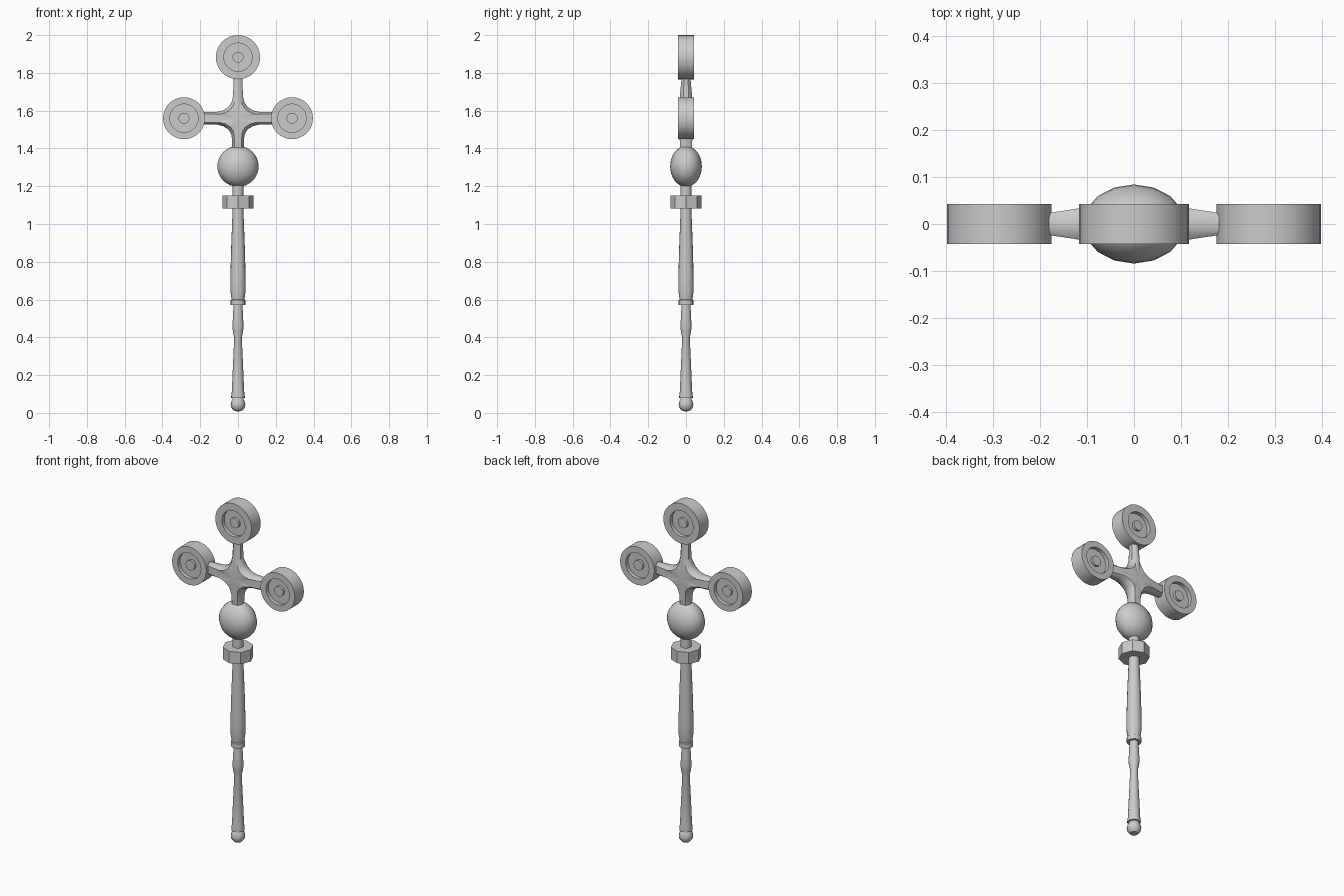
import bpy, bmesh, math
from mathutils import Matrix, Vector

if "Cube" in bpy.data.objects:
    bpy.data.objects.remove(bpy.data.objects["Cube"])


def finish(name, bm, angle=35):
    bmesh.ops.remove_doubles(bm, verts=bm.verts, dist=1e-5)
    bmesh.ops.recalc_face_normals(bm, faces=bm.faces)
    me = bpy.data.meshes.new(name)
    bm.to_mesh(me)
    bm.free()
    ob = bpy.data.objects.new(name, me)
    bpy.context.collection.objects.link(ob)
    bpy.ops.object.select_all(action='DESELECT')
    ob.select_set(True)
    bpy.context.view_layer.objects.active = ob
    bpy.ops.object.shade_smooth_by_angle(angle=math.radians(angle))
    return ob


def lathe(name, profile, sides, matrix=Matrix(), angle=35):
    """Revolve (radius, height) points around z, then place with matrix."""
    bm = bmesh.new()
    rings = []
    for r, h in profile:
        if r == 0:
            rings.append([bm.verts.new((0, 0, h))] * sides)
        else:
            rings.append([bm.verts.new((r * math.cos(2 * math.pi * i / sides),
                                        r * math.sin(2 * math.pi * i / sides), h))
                          for i in range(sides)])
    for a, b in zip(rings, rings[1:]):
        for i in range(sides):
            j = (i + 1) % sides
            quad = list(dict.fromkeys((a[i], a[j], b[j], b[i])))
            if len(quad) > 2:
                bm.faces.new(quad)
    bmesh.ops.transform(bm, matrix=matrix, verts=bm.verts)
    return finish(name, bm, angle)


# Turned handle with end knob, swell and small ring
lathe("handle", [
    (0, 0.007), (0.022, 0.012), (0.036, 0.028), (0.039, 0.045), (0.034, 0.065),
    (0.027, 0.078), (0.036, 0.079), (0.036, 0.088), (0.033, 0.11), (0.02, 0.40),
    (0.027, 0.43), (0.030, 0.46), (0.027, 0.50), (0.024, 0.57), (0.039, 0.57),
    (0.039, 0.597), (0.034, 0.60), (0.041, 0.65), (0.041, 0.70), (0.036, 0.88),
    (0.028, 1.09), (0.030, 1.22), (0, 1.22)], 16)

# Octagonal collar
lathe("collar", [(0, 1.083), (0.082, 1.083), (0.082, 1.152), (0, 1.152)], 8)

# Flattened round knob
bm = bmesh.new()
bmesh.ops.create_uvsphere(
    bm, u_segments=16, v_segments=16, radius=1,
    matrix=Matrix.Translation((0, 0, 1.305)) @ Matrix.Diagonal((0.109, 0.084, 0.108, 1)))
finish("knob", bm, 60)

# Filleted cross: outline point (u, v) and its half depth, per quarter
upper = [(0.19, 0.034, 0.024), (0.11, 0.034, 0.036), (0.078, 0.042, 0.039),
         (0.05, 0.060, 0.040), (0.034, 0.085, 0.038), (0.026, 0.118, 0.030),
         (0.023, 0.23, 0.023)]
lower = upper[:4] + [(0.036, 0.085, 0.038), (0.031, 0.115, 0.033), (0.030, 0.18, 0.029)]
outline = []
for quarter, sx, sz in ((upper, 1, 1), (upper[::-1], -1, 1),
                        (lower, -1, -1), (lower[::-1], 1, -1)):
    outline += [(u, v, d, sx, sz) for u, v, d in quarter]
bm = bmesh.new()
cross_z, chamfer = 1.56, 0.012
rings = []
for inset, k in ((chamfer, -1), (0, -0.45), (0, 0.45), (chamfer, 1)):
    rings.append([bm.verts.new(((u - inset) * sx, k * d, cross_z + (v - inset) * sz))
                  for u, v, d, sx, sz in outline])
n = len(outline)
for a, b in zip(rings, rings[1:]):
    for i in range(n):
        bm.faces.new((a[i], a[(i + 1) % n], b[(i + 1) % n], b[i]))
for ring, y in ((rings[0], -0.043), (rings[-1], 0.043)):
    centre = bm.verts.new((0, y, cross_z))
    for i in range(n):
        bm.faces.new((ring[i], ring[(i + 1) % n], centre))
finish("cross", bm, 40)

# Three discs with a ring groove and raised boss on both faces
for name, x, z, r in (("left_disc", -0.286, 1.56, 0.111),
                      ("right_disc", 0.286, 1.56, 0.111),
                      ("top_disc", 0, 1.883, 0.117)):
    half = [(0, 0.034), (0.029, 0.034), (0.029, 0.020), (0.075, 0.020),
            (0.075, 0.042), (r, 0.042)]
    profile = half + [(a, -h) for a, h in half[::-1]]
    lathe(name, profile, 32,
          Matrix.Translation((x, 0, z)) @ Matrix.Rotation(math.pi / 2, 4, 'X'))
